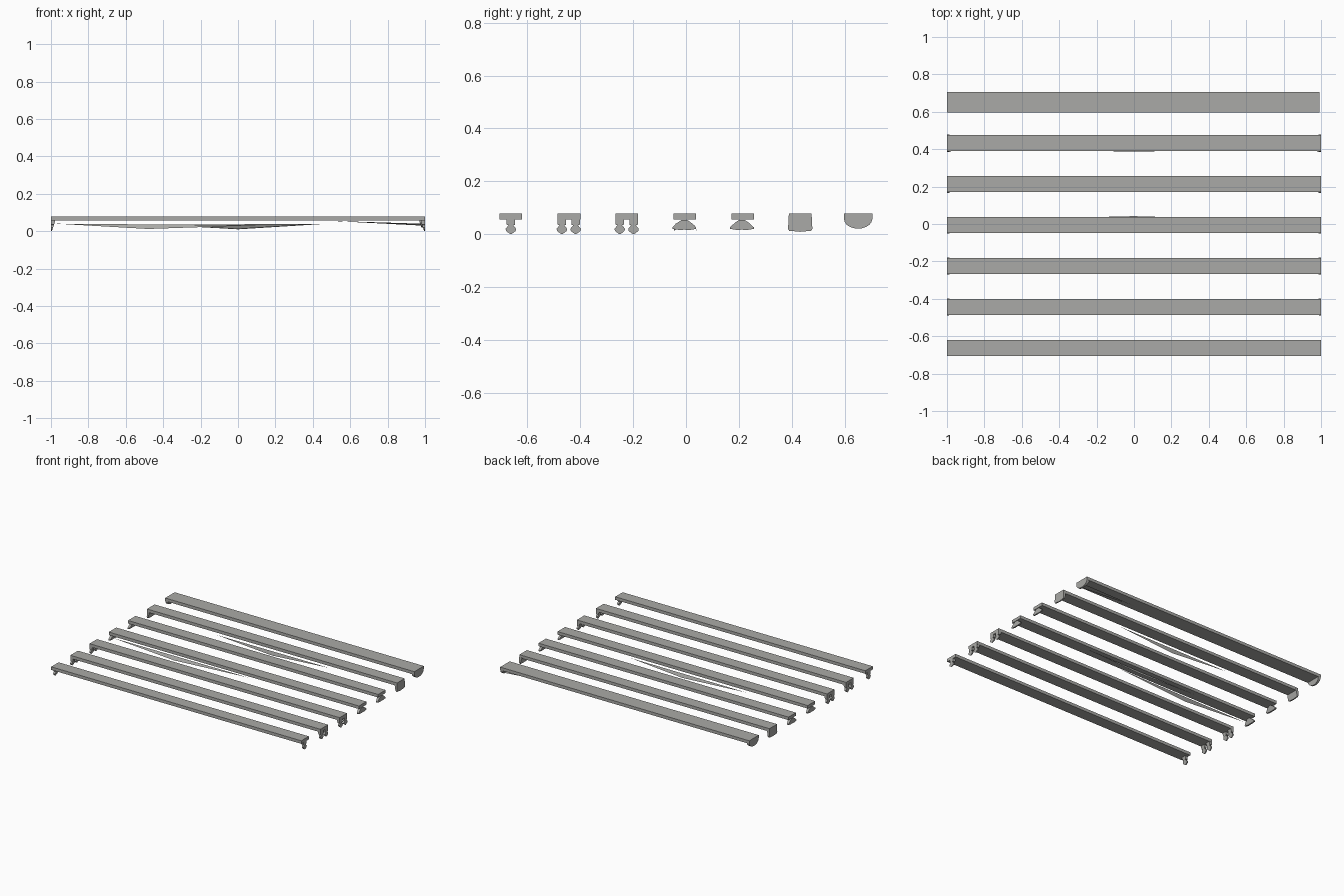
import bpy, bmesh, math

if "Cube" in bpy.data.objects:
    bpy.data.objects.remove(bpy.data.objects["Cube"])

mat = bpy.data.materials.new("concrete_grey")
mat.diffuse_color = (0.40, 0.40, 0.385, 1)
mat.use_nodes = True
mat.node_tree.nodes["Principled BSDF"].inputs["Base Color"].default_value = mat.diffuse_color


def add_object(name, bm):
    bmesh.ops.recalc_face_normals(bm, faces=bm.faces[:])
    me = bpy.data.meshes.new(name)
    bm.to_mesh(me)
    bm.free()
    me.materials.append(mat)
    ob = bpy.data.objects.new(name, me)
    bpy.context.collection.objects.link(ob)


def slab(name, y0, y1, x1=1.0, z0=0.056, z1=0.078):
    bm = bmesh.new()
    bmesh.ops.create_cube(bm, size=1)
    for v in bm.verts:
        v.co = (-1.0 if v.co.x < 0 else x1,
                y0 if v.co.y < 0 else y1,
                z0 if v.co.z < 0 else z1)
    add_object(name, bm)


def end_piece(name, profile, yc, side, x_end=1.0):
    # thin prism of a (y, z) outline, thinning towards its lower edge
    bm = bmesh.new()
    outer = [bm.verts.new((side * x_end, yc + y, z)) for y, z in profile]
    inner = [bm.verts.new((side * (x_end - 0.005 - 0.018 * min(1, z / 0.055)), yc + y, z))
             for y, z in profile]
    bm.faces.new(outer)
    bm.faces.new(inner[::-1])
    n = len(profile)
    for i in range(n):
        j = (i + 1) % n
        bm.faces.new((outer[i], outer[j], inner[j], inner[i]))
    add_object(name, bm)


def mirrored(half):
    return half + [(-y, z) for y, z in reversed(half) if y > 0]


# end outlines, right halves from top to bottom
stem_foot = mirrored([(0.016, 0.057), (0.016, 0.036), (0.009, 0.034), (0.02, 0.02),
                      (0.018, 0.012), (0.005, 0.002), (0.0, 0.0)])
mound = mirrored([(0.012, 0.053), (0.028, 0.042), (0.045, 0.026), (0.045, 0.02),
                  (0.02, 0.016), (0.0, 0.017)])
box_end = mirrored([(0.043, 0.077), (0.046, 0.02), (0.042, 0.013), (0.0, 0.009)])
round_end = mirrored([(0.054, 0.077), (0.054, 0.062)] +
                     [(0.053 * math.cos(a), 0.056 - 0.035 * math.sin(a))
                      for a in [math.radians(d) for d in (15, 35, 55, 75)]] +
                     [(0.0, 0.021)])

# beam: (slab y range, outline, offsets of the outline across the beam)
beams = [
    ("single_stem_beam", -0.705, -0.62, stem_foot, (0.0,)),
    ("double_stem_beam", -0.487, -0.40, stem_foot, (-0.026, 0.026)),
    ("narrow_double_stem_beam", -0.267, -0.182, stem_foot, (-0.026, 0.026)),
    ("bell_foot_beam", -0.047, 0.038, mound, (-0.002,)),
    ("flat_bell_foot_beam", 0.172, 0.257, mound, (-0.003,)),
    ("box_beam", 0.389, 0.475, box_end, (0.0,)),
    ("round_beam", 0.597, 0.705, round_end, (0.0,)),
]
for name, y0, y1, outline, offsets in beams:
    x1 = 0.992 if name == "round_beam" else 1.0
    slab(name + "_slab", y0, y1, x1)
    for k, off in enumerate(offsets):
        for side in (-1, 1):
            end_piece(f"{name}_end_{k}_{'left' if side < 0 else 'right'}", outline,
                      (y0 + y1) / 2 + off, side, x1 if side > 0 else 1.0)


# sagging slivers under the beams
def sliver(name, pts):
    bm = bmesh.new()
    bm.faces.new([bm.verts.new(p) for p in pts])
    add_object(name, bm)


sliver("bell_foot_front_sliver", [(-0.97, -0.04, 0.04), (-0.48, -0.046, 0.012), (0.1, -0.02, 0.032)])
sliver("bell_foot_back_sliver", [(-0.5, 0.03, 0.036), (0.0, 0.042, 0.012), (0.42, 0.03, 0.038)])
sliver("box_sliver", [(-0.45, 0.395, 0.036), (0.0, 0.387, 0.01), (0.45, 0.395, 0.038)])
# sloping underside at one end of the round beam
sliver("round_sloping_underside", [(0.985, 0.62, 0.04), (0.5, 0.64, 0.055), (0.985, 0.68, 0.03)])
